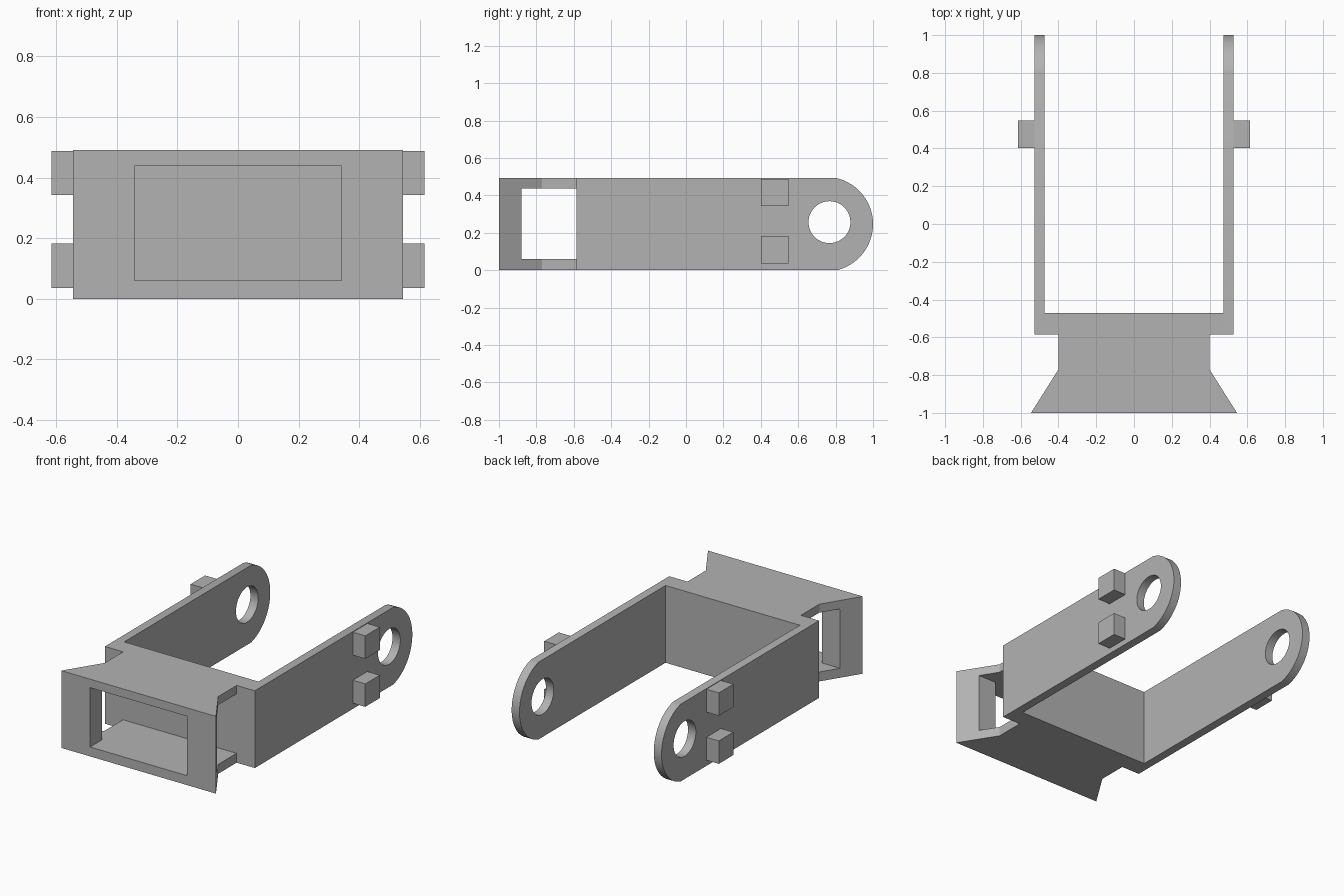
import bpy, bmesh, math
from mathutils import Matrix

cube = bpy.data.objects.get("Cube")
if cube:
    bpy.data.objects.remove(cube, do_unlink=True)

grey = bpy.data.materials.new("plain grey")
grey.use_nodes = True
COLOUR = (0.45, 0.45, 0.45, 1)
grey.diffuse_color = COLOUR
grey.node_tree.nodes["Principled BSDF"].inputs["Base Color"].default_value = COLOUR

HEIGHT = 0.492


def prism(name, outline, low, high, axis="z"):
    """Extrude an outline: (x, y) along z, or (y, z) along x."""
    bm = bmesh.new()
    rows = []
    for level in (low, high):
        rows.append([bm.verts.new((a, b, level) if axis == "z" else (level, a, b))
                     for a, b in outline])
    bm.faces.new(rows[0])
    bm.faces.new(rows[1])
    n = len(outline)
    for i in range(n):
        j = (i + 1) % n
        bm.faces.new((rows[0][i], rows[0][j], rows[1][j], rows[1][i]))
    bmesh.ops.recalc_face_normals(bm, faces=bm.faces)
    mesh = bpy.data.meshes.new(name)
    bm.to_mesh(mesh)
    bm.free()
    mesh.materials.append(grey)
    obj = bpy.data.objects.new(name, mesh)
    bpy.context.collection.objects.link(obj)
    return obj


def mirrored(half):
    return half + [(-x, y) for x, y in reversed(half)]


def arc(y, z, radius, start, end, steps):
    angles = [start + (end - start) * i / steps for i in range(steps + 1)]
    return [(y + radius * math.cos(a), z + radius * math.sin(a)) for a in angles]


def combine(target, tool, operation):
    tool.hide_render = True
    mod = target.modifiers.new(tool.name, "BOOLEAN")
    mod.operation, mod.solver, mod.object = operation, "EXACT", tool
    bpy.context.view_layer.objects.active = target
    bpy.ops.object.modifier_apply(modifier=mod.name)
    bpy.data.objects.remove(tool, do_unlink=True)


# Plan outline: flared front, neck, shoulders and two long arms
bracket = prism("bracket", mirrored([
    (0.545, -1), (0.40, -0.77), (0.40, -0.585), (0.528, -0.585),
    (0.528, 1.1), (0.473, 1.1), (0.473, -0.47)]), -0.1, 0.6)

# Side outline trims the height and rounds the arm ends
radius = 0.253
lean = math.asin(HEIGHT / 2 / radius)
side = prism("side_outline", [(-1.2, HEIGHT), (-1.2, 0)]
             + arc(0.747, HEIGHT / 2, radius, -lean, lean, 40), -0.8, 0.8, "x")
combine(bracket, side, "INTERSECT")

# Front window opening into a cavity that runs across the neck
cavity = prism("cavity_cutter", mirrored([
    (0.342, -1.1), (0.342, -0.88), (0.7, -0.88), (0.7, -0.586)]), 0.06, 0.438)
combine(bracket, cavity, "DIFFERENCE")

# Pin holes through both arms
pin = prism("pin_cutter", arc(0.767, 0.257, 0.112, 0, math.tau, 48)[:-1], -0.8, 0.8, "x")
combine(bracket, pin, "DIFFERENCE")

bpy.ops.object.select_all(action="DESELECT")
bracket.select_set(True)
bpy.context.view_layer.objects.active = bracket
bpy.ops.object.shade_smooth_by_angle(angle=math.radians(25))

# Square lugs on the outer sides of the arms
for side_name, sign in (("left", 1), ("right", -1)):
    for level, z in (("lower", 0.036), ("upper", 0.342)):
        lug = prism(f"{side_name}_{level}_lug",
                    [(0.402, z), (0.548, z), (0.548, z + 0.146), (0.402, z + 0.146)],
                    *sorted((sign * 0.52, sign * 0.615)), "x")
